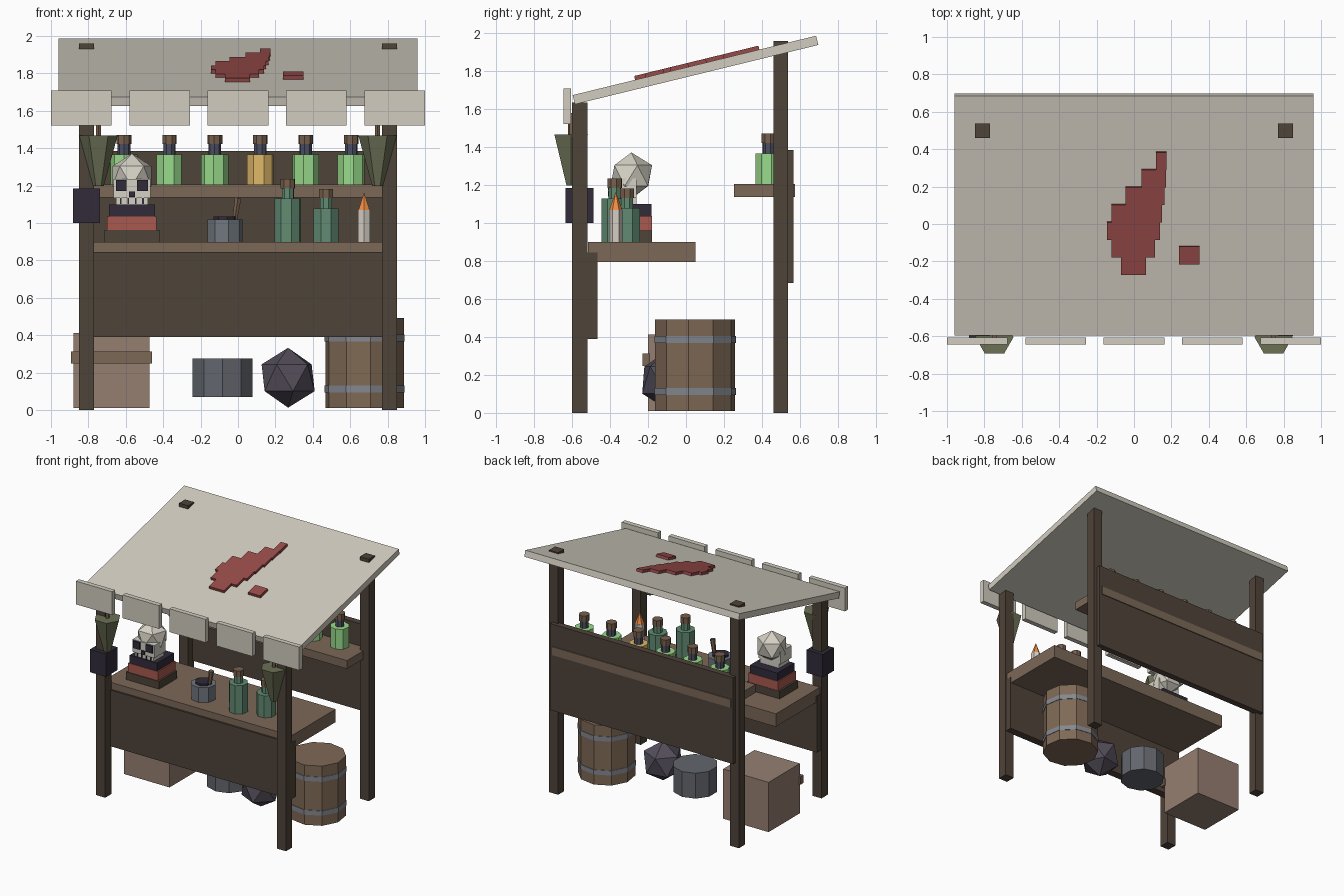
import bpy, bmesh, math
from mathutils import Matrix, Vector

if "Cube" in bpy.data.objects:
    bpy.data.objects.remove(bpy.data.objects["Cube"])

mats = {}
COLORS = {
    "dark_wood": (80, 69, 60), "mid_wood": (122, 104, 88), "crate_wood": (148, 126, 112),
    "barrel_wood": (126, 105, 86), "cloth": (208, 203, 190), "red": (150, 76, 74),
    "book_red": (168, 90, 80), "navy": (52, 47, 60), "bone": (212, 208, 195),
    "iron": (98, 101, 108), "stone": (112, 118, 126), "hoop": (130, 134, 142),
    "sack": (84, 78, 90), "herb": (108, 112, 86), "green_glass": (152, 218, 138),
    "amber_glass": (220, 182, 104), "teal_glass": (98, 138, 114), "neck": (78, 80, 98),
    "cork": (118, 96, 78), "wax": (212, 204, 194), "flame": (240, 140, 70),
}


def mat(key):
    if key not in mats:
        m = bpy.data.materials.new(key)
        m.diffuse_color = [(c / 255) ** 2.2 for c in COLORS[key]] + [1]
        m.use_nodes = True
        m.node_tree.nodes["Principled BSDF"].inputs["Base Color"].default_value = m.diffuse_color
        mats[key] = m
    return mats[key]


def finish(name, bm, color):
    me = bpy.data.meshes.new(name)
    bm.to_mesh(me)
    bm.free()
    ob = bpy.data.objects.new(name, me)
    bpy.context.collection.objects.link(ob)
    me.materials.append(mat(color))
    return ob


def add_box(bm, x, y, z, m=Matrix()):
    size = (x[1] - x[0], y[1] - y[0], z[1] - z[0])
    mid = ((x[0] + x[1]) / 2, (y[0] + y[1]) / 2, (z[0] + z[1]) / 2)
    bmesh.ops.create_cube(bm, size=1, matrix=m @ Matrix.Translation(mid) @ Matrix.Diagonal((*size, 1)))


def box(name, color, x, y, z, m=Matrix()):
    bm = bmesh.new()
    add_box(bm, x, y, z, m)
    return finish(name, bm, color)


def cyl(name, color, x, y, z0, z1, r, n=8, r2=None, turn=0, tilt=0):
    bm = bmesh.new()
    m = (Matrix.Translation((x, y, (z0 + z1) / 2)) @ Matrix.Rotation(tilt, 4, 'Y')
         @ Matrix.Rotation(turn, 4, 'Z'))
    bmesh.ops.create_cone(bm, cap_ends=True, segments=n, radius1=r,
                          radius2=r if r2 is None else r2, depth=z1 - z0, matrix=m)
    return finish(name, bm, color)


def ball(name, color, loc, r, turn=0, tip=0):
    bm = bmesh.new()
    m = Matrix.Translation(loc) @ Matrix.Rotation(tip, 4, 'X') @ Matrix.Rotation(turn, 4, 'Z')
    bmesh.ops.create_icosphere(bm, subdivisions=1, radius=r, matrix=m)
    return finish(name, bm, color)


def bottle(name, color, x, y, z, h, turn):
    cyl(name + "_body", color, x, y, z, z + h, 0.073, turn=turn)
    cyl(name + "_neck", "neck" if h < 0.17 else color, x, y, z + h, z + h + 0.06, 0.034, turn=turn)
    cyl(name + "_cork", "cork", x, y, z + h + 0.055, z + h + 0.105, 0.04, turn=turn)


# Posts, herb bunches hanging at the front corners
for side, s in (("left", -1), ("right", 1)):
    px = sorted((s * 0.77, s * 0.85))
    box(f"front_post_{side}", "dark_wood", px, (-0.6, -0.52), (0, 1.635))
    box(f"back_post_{side}", "dark_wood", px, (0.46, 0.537), (0, 1.96))
    cyl(f"herb_bunch_{side}", "herb", s * 0.746, -0.605, 1.197, 1.467, 0.028, 6, 0.102, math.pi / 6)
    cyl(f"herb_string_{side}", "cork", s * 0.746, -0.605, 1.46, 1.58, 0.016, 6)

# Counter, front panel, back panel, shelf
box("counter_top", "mid_wood", (-0.84, 0.84), (-0.515, 0.05), (0.795, 0.9))
box("front_panel", "dark_wood", (-0.845, 0.845), (-0.53, -0.467), (0.39, 0.845))
box("back_panel", "dark_wood", (-0.82, 0.82), (0.515, 0.567), (0.685, 1.385))
box("back_shelf", "mid_wood", (-0.8, 0.8), (0.252, 0.574), (1.138, 1.205))

# Sloped roof
ang = math.radians(13.7)
roof = Matrix.Translation((0, 0.05, 1.806)) @ Matrix.Rotation(ang, 4, 'X')
box("roof", "cloth", (-0.96, 0.96), (-0.66, 0.66), (-0.025, 0.025), roof)

# Stepped red patch on the roof: (x0, x1) per row, from the front row back
rows = [(-0.07, 0.065), (-0.12, 0.112), (-0.145, 0.14), (-0.12, 0.15),
        (-0.045, 0.162), (0.04, 0.17), (0.118, 0.174)]
bm = bmesh.new()
step = 0.0935 / math.cos(ang)
start = (-0.27 - 0.05 + 0.008) / math.cos(ang)
for i, row in enumerate(rows):
    add_box(bm, row, (start + i * step, start + (i + 1) * step), (0.015, 0.046), roof)
add_box(bm, (0.24, 0.35), (start + 0.6 * step, start + 1.62 * step), (0.015, 0.046), roof)
finish("roof_patch", bm, "red")

# Valance flaps along the front edge
for i in range(5):
    x = -0.838 + i * 0.419
    box(f"valance_flap_{i}", "cloth", (x - 0.162, x + 0.162), (-0.645, -0.606), (1.522, 1.71))

# Bottles on the shelf and on the counter
for i in range(6):
    bottle(f"shelf_bottle_{i}", "amber_glass" if i == 3 else "green_glass",
           -0.61 + i * 0.243, 0.438, 1.205, 0.162, i * 0.35)
bottle("tall_bottle", "teal_glass", 0.267, -0.375, 0.9, 0.23, 0.25)
bottle("short_bottle", "teal_glass", 0.47, -0.31, 0.9, 0.178, 0.4)

# Candle
cyl("candle", "wax", 0.674, -0.37, 0.9, 1.07, 0.036, 6)
cyl("candle_flame", "flame", 0.674, -0.37, 1.065, 1.165, 0.036, 6, 0)

# Mortar and pestle
cyl("mortar", "stone", -0.07, -0.34, 0.9, 1.02, 0.095, turn=0.2)
cyl("mortar_filling", "navy", -0.07, -0.34, 1.01, 1.036, 0.063, turn=0.2)
cyl("pestle", "cork", -0.01, -0.34, 1.0, 1.135, 0.014, 6, 0.02, tilt=0.15)

# Stack of books
box("book_bottom", "dark_wood", (-0.715, -0.42), (-0.41, -0.178), (0.9, 0.962))
box("book_middle", "book_red", (-0.7, -0.435), (-0.405, -0.18), (0.962, 1.036))
box("book_top", "navy", (-0.69, -0.445), (-0.4, -0.183), (1.036, 1.1))

# Skull
sx = -0.567
ball("skull_cranium", "bone", (sx, -0.288, 1.25), 0.122, 0.3)
box("skull_face", "bone", (sx - 0.098, sx + 0.098), (-0.4, -0.26), (1.135, 1.235))
box("skull_jaw", "bone", (sx - 0.085, sx + 0.085), (-0.39, -0.26), (1.1, 1.14))
for side, s in (("left", -1), ("right", 1)):
    ex = sx + s * 0.057
    box(f"skull_eye_{side}", "navy", (ex - 0.029, ex + 0.029), (-0.412, -0.36), (1.172, 1.231))
box("skull_nose", "navy", (sx - 0.016, sx + 0.016), (-0.41, -0.36), (1.14, 1.17))
for i in range(4):
    tx = sx - 0.06 + i * 0.04
    box(f"skull_tooth_gap_{i}", "navy", (tx - 0.005, tx + 0.005), (-0.396, -0.37), (1.102, 1.134))

# Dark lantern box on the left post
box("post_lantern", "navy", (-0.882, -0.738), (-0.634, -0.488), (1.0, 1.185))

# Crate with a front slat
box("crate", "crate_wood", (-0.88, -0.473), (-0.2, 0.2), (0.01, 0.413))
box("crate_slat", "mid_wood", (-0.893, -0.46), (-0.23, -0.19), (0.248, 0.312))

# Cauldron and sack
cyl("cauldron", "iron", -0.083, 0.0, 0.07, 0.275, 0.168, 10)
ball("sack", "sack", (0.268, -0.09, 0.173), 0.16, 0.5)

# Barrel with hoops
cyl("barrel", "barrel_wood", 0.677, 0.048, 0.01, 0.493, 0.213, 10, turn=0.15)
for i, z in enumerate((0.093, 0.367)):
    cyl(f"barrel_hoop_{i}", "hoop", 0.677, 0.048, z, z + 0.038, 0.217, 10, turn=0.15)
